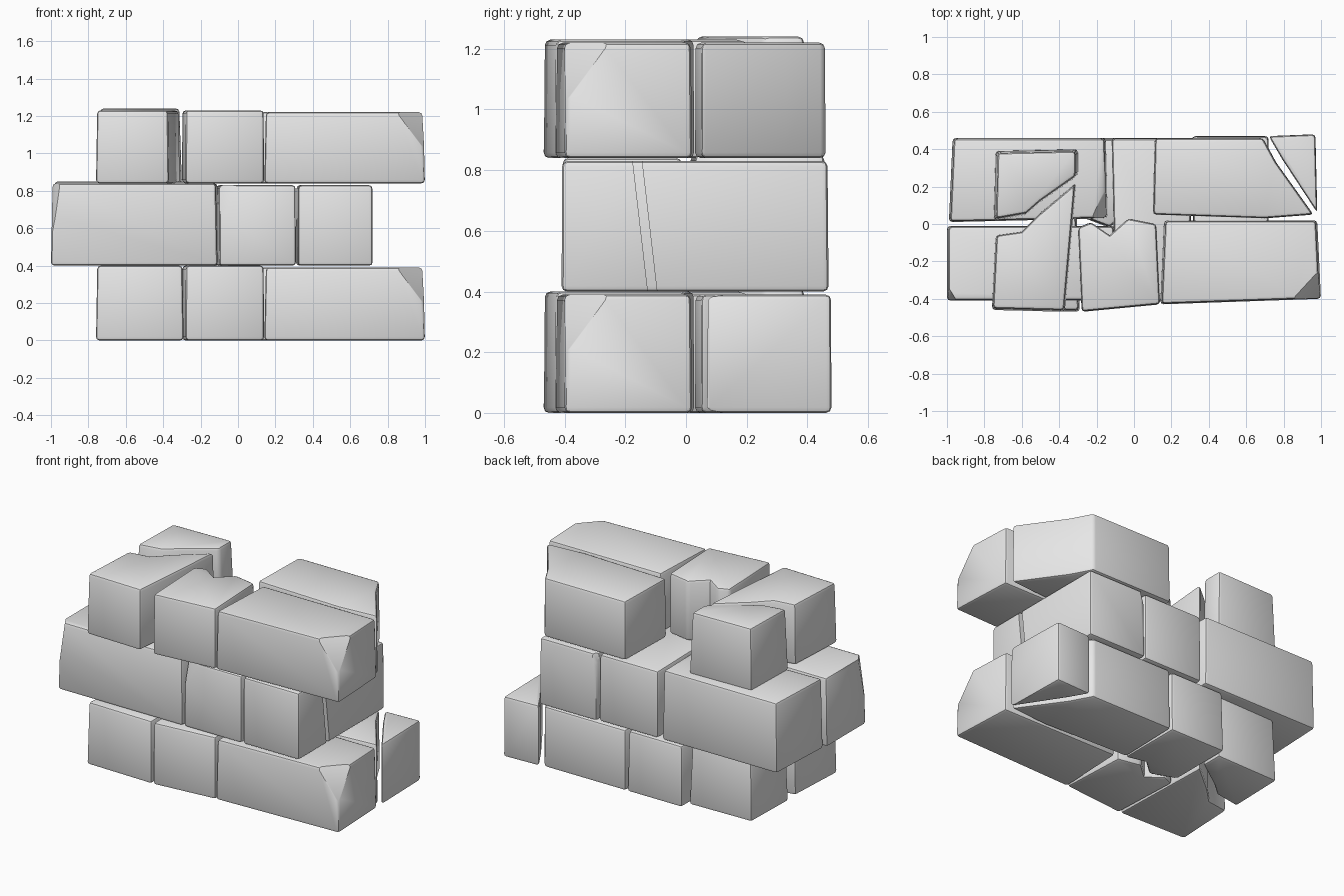
import bpy
import bmesh
import math
from mathutils import Vector

cube = bpy.data.objects.get("Cube")
if cube:
    bpy.data.objects.remove(cube, do_unlink=True)

stone = bpy.data.materials.new("plain_grey_stone")
stone.use_nodes = True
GREY = (0.8, 0.8, 0.8, 1)
stone.diffuse_color = GREY
stone.node_tree.nodes["Principled BSDF"].inputs["Base Color"].default_value = GREY


def brick(name, outline, low, high, chips=(), shrink=0.97, round_off=0.018):
    """Worn brick: a tapered prism with rounded edges and planar chips (point, normal)."""
    bm = bmesh.new()
    centre = sum((Vector(p) for p in outline), Vector((0, 0))) / len(outline)
    rings = []
    for z, scale in ((low, 1), (high, shrink)):
        ring = []
        for p in outline:
            q = centre + (Vector(p) - centre) * scale
            ring.append(bm.verts.new((q.x, q.y, z)))
        rings.append(ring)
    bottom, top = rings
    bm.faces.new(bottom[::-1])
    bm.faces.new(top)
    count = len(outline)
    for i in range(count):
        j = (i + 1) % count
        bm.faces.new((bottom[i], bottom[j], top[j], top[i]))
    bmesh.ops.recalc_face_normals(bm, faces=bm.faces[:])

    # worn edges
    edges = [e for e in bm.edges if e.calc_face_angle_signed(0) > math.radians(35)]
    bmesh.ops.bevel(bm, geom=edges, offset=round_off, segments=2, profile=0.5,
                    affect='EDGES', clamp_overlap=True)

    # broken corners
    for point, normal in chips:
        geom = bm.verts[:] + bm.edges[:] + bm.faces[:]
        cut = bmesh.ops.bisect_plane(bm, geom=geom, plane_co=point,
                                     plane_no=Vector(normal).normalized(),
                                     clear_outer=True)
        rim = [e for e in cut["geom_cut"] if isinstance(e, bmesh.types.BMEdge)]
        bmesh.ops.holes_fill(bm, edges=rim, sides=0)
    bmesh.ops.recalc_face_normals(bm, faces=bm.faces[:])

    mesh = bpy.data.meshes.new(name)
    bm.to_mesh(mesh)
    bm.free()
    mesh.materials.append(stone)
    obj = bpy.data.objects.new(name, mesh)
    bpy.context.collection.objects.link(obj)
    bpy.ops.object.select_all(action='DESELECT')
    obj.select_set(True)
    bpy.context.view_layer.objects.active = obj
    bpy.ops.object.shade_smooth_by_angle(angle=math.radians(35))
    return obj


def course(label, low, high, front_corner):
    """Bricks shared by the bottom and top courses."""
    # crosswise brick snapped in two along a jagged diagonal
    brick(label + "_end_front_piece",
          [(-0.76, -0.46), (front_corner, -0.47), (-0.31, 0.22), (-0.5, 0.06),
           (-0.6, -0.04), (-0.74, -0.06)], low, high + 0.01)
    brick(label + "_end_back_piece",
          [(-0.75, 0.02), (-0.58, 0.05), (-0.5, 0.12), (-0.3, 0.26),
           (-0.3, 0.4), (-0.74, 0.39)], low, high + 0.02, shrink=0.94)
    # front half of the second crosswise brick
    brick(label + "_middle_front_piece",
          [(-0.28, -0.47), (0.14, -0.43), (0.12, 0), (-0.03, 0.03),
           (-0.13, -0.06), (-0.23, 0.01), (-0.3, -0.02)], low, high + 0.01, shrink=0.99)
    # long front brick with a chipped corner
    brick(label + "_long_front",
          [(0.14, -0.43), (1, -0.4), (0.98, 0.02), (0.16, 0.02)], low, high,
          [((0.84, -0.41, high), (1, -0.92, 0.72))], shrink=0.98)
    # long back brick with a snapped end
    brick(label + "_long_back",
          [(0.1, 0.05), (0.7, 0.03), (0.96, 0.05), (0.76, 0.33),
           (0.69, 0.46), (0.11, 0.46)], low, high, shrink=0.99)


# bottom course
course("bottom", 0, 0.39, -0.29)
brick("bottom_middle_back_piece",
      [(-0.29, 0.04), (-0.13, -0.02), (-0.03, 0.07), (0.1, 0.04),
       (0.1, 0.46), (-0.29, 0.46)], 0, 0.39)
brick("bottom_long_back_fragment",
      [(0.98, 0.06), (0.97, 0.48), (0.72, 0.47), (0.79, 0.35)], 0, 0.39, shrink=0.99)

# middle course
MID, MID_TOP = 0.4, 0.83
brick("middle_long_front",
      [(-1, -0.41), (-0.11, -0.41), (-0.1, -0.01), (-1, -0.01)], MID, MID_TOP + 0.01,
      [((-0.95, -0.41, MID_TOP), (-1, -0.6, 0.15))], shrink=0.98)
brick("middle_long_back",
      [(-0.99, 0.01), (-0.14, 0.03), (-0.15, 0.46), (-0.97, 0.46)], MID, MID_TOP + 0.02,
      [((-0.2, 0.05, MID_TOP), (1, -0.45, 0.9))], shrink=0.98)
brick("middle_crosswise",
      [(-0.1, -0.41), (0.31, -0.41), (0.3, 0.46), (-0.12, 0.46)], MID, MID_TOP,
      [((0.02, -0.41, MID_TOP), (-0.5, -1, 0.3))], shrink=0.99)

# crosswise end brick split by a leaning crack
LEAN = 0.116
brick("middle_end_front_piece",
      [(0.32, -0.41), (0.72, -0.41), (0.72, -0.05), (0.32, -0.05)], MID, MID_TOP,
      [((0.5, -0.15, 0.61), (0, 1, LEAN))], shrink=0.99)
brick("middle_end_back_piece",
      [(0.32, -0.25), (0.72, -0.25), (0.72, 0.47), (0.31, 0.47)], MID, MID_TOP,
      [((0.5, -0.12, 0.61), (0, -1, -LEAN)),
       ((0.31, 0.43, MID_TOP), (-1, 1, 0.3))], shrink=0.99)

# top course
course("top", 0.84, 1.22, -0.37)
